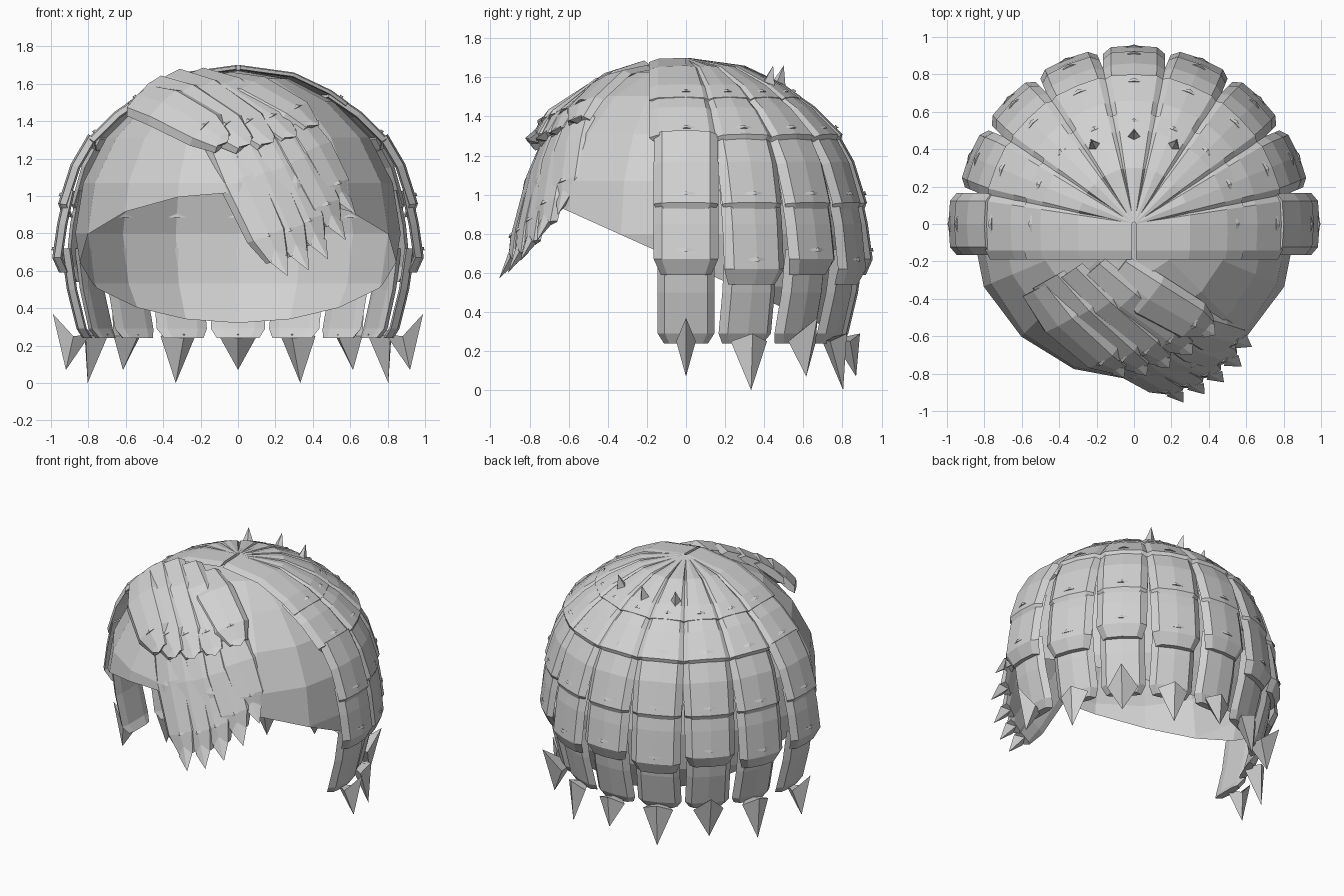
import bpy, bmesh, math
from mathutils import Vector

if "Cube" in bpy.data.objects:
    bpy.data.objects.remove(bpy.data.objects["Cube"])

hair = bpy.data.materials.new("hair_grey")
hair.use_nodes = True
hair.diffuse_color = (0.64, 0.64, 0.64, 1)
hair.node_tree.nodes["Principled BSDF"].inputs["Base Color"].default_value = (0.64, 0.64, 0.64, 1)

HEAD_Z = 0.8
UP = Vector((0, 0, 1))


def finish(bm, name, fix=True):
    if fix:
        bmesh.ops.recalc_face_normals(bm, faces=bm.faces)
    mesh = bpy.data.meshes.new(name)
    bm.to_mesh(mesh)
    bm.free()
    mesh.materials.append(hair)
    obj = bpy.data.objects.new(name, mesh)
    bpy.context.collection.objects.link(obj)
    return obj


def outward(p):
    return (p - Vector((0, 0, min(p.z, HEAD_Z)))).normalized()


# Ridged lock cross-section: (share of width, depth below the surface)
SECTION = [(-1, -.045), (-.75, -.01), (0, 0), (.75, -.01), (1, -.045), (.6, -.055), (-.6, -.055)]


def lock(bm, path, widths, depth=1):
    """Closed lock along a path; each width is a (negative, positive) pair."""
    chord = path[-1] - path[0]
    rings = []
    for p, (wn, wp) in zip(path, widths):
        n = outward(p)
        side = chord.cross(n).normalized()
        rings.append([bm.verts.new(p + side * s * (wp if s > 0 else wn) + n * d * depth)
                      for s, d in SECTION])
    count = len(SECTION)
    for a, b in zip(rings, rings[1:]):
        for i in range(count):
            j = (i + 1) % count
            bm.faces.new((a[i], a[j], b[j], b[i]))
    bm.faces.new(rings[0])
    bm.faces.new(rings[-1])


def spike(bm, base, tip):
    """Four-sided point."""
    ring = [bm.verts.new(p) for p in base]
    apex = bm.verts.new(tip)
    bm.faces.new(ring)
    for i in range(4):
        bm.faces.new((ring[i], ring[(i + 1) % 4], apex))


def crease(bm, p, side, along, half):
    """Thin raised fold just above the end of a tier."""
    n = outward(p)
    spike(bm, [p - side * half - n * .012, p + n * .008 - along * .01,
               p + side * half - n * .012, p - n * .025], p + n * .01 + along * .012)


# Scalp cap: sphere trimmed by a slanted plane
bm = bmesh.new()
bmesh.ops.create_uvsphere(bm, u_segments=16, v_segments=10, radius=0.87)
bmesh.ops.translate(bm, verts=bm.verts, vec=(0, 0, HEAD_Z))
bmesh.ops.bisect_plane(bm, geom=bm.verts[:] + bm.edges[:] + bm.faces[:],
                       plane_co=(0, 0, 0.645), plane_no=(0, -0.45, -1), clear_outer=True)
finish(bm, "scalp_cap", fix=False)

# Tiered locks fanning from the crown: (radius, height) per tier
TIERS = [
    [(.01, 1.70), (.3, 1.66), (.5, 1.565), (.59, 1.5), (.585, 1.475)],
    [(.5, 1.56), (.66, 1.45), (.8, 1.31), (.79, 1.26)],
    [(.77, 1.33), (.86, 1.17), (.925, .96), (.9, .89)],
    [(.89, 1.04), (.93, .85), (.955, .67), (.92, .59)],
    [(.91, .72), (.88, .5), (.83, .29), (.8, .24)],
]
for k in range(9):
    ang = math.pi * k / 8
    out = Vector((math.cos(ang), math.sin(ang), 0))
    side = Vector((out.y, -out.x, 0))
    edge = k in (0, 8)
    odd = k % 2
    bm = bmesh.new()
    for t, tier in enumerate(TIERS):
        path, widths = [], []
        for i, (r, z) in enumerate(tier):
            last = i == len(tier) - 1
            if edge and t > 1:
                r *= 1.04
            if odd and t == 3 and i > 1:
                z -= .05
            path.append(out * r + UP * z)
            w = min(.165 if t < 4 else .145, .2 * r + .004) * (.78 if last else 1)
            front = .19 if edge and t < 2 and not last else w
            widths.append((w, front) if k == 0 else (front, w) if k == 8 else (w, w))
        lock(bm, path, widths, .5 if t == 0 else .8 if t == 1 else 1)
        if t < 4:
            along = (path[-2] - path[-3]).normalized()
            crease(bm, path[-2] - along * .05, side, along, .45 * widths[-2][0])
    # Pointed end of the lock
    r = .85 if edge else .81
    flared = k in (0, 2, 6, 8)
    half = .05 if edge else .1
    spike(bm, [out * (r + (.14 if flared else .08)) + UP * (.37 if flared else .29),
               out * (r + .03) + side * half + UP * .25,
               out * (r - .06) + UP * .26, out * (r + .03) - side * half + UP * .25],
          out * (.92 if edge else .87) + UP * (.0 if odd else .07))
    finish(bm, f"crown_lock_{k + 1}")

# Three little tufts behind the crown
bm = bmesh.new()
for deg in (63, 90, 117):
    a = math.radians(deg)
    out = Vector((math.cos(a), math.sin(a), 0))
    side = Vector((out.y, -out.x, 0))
    p = out * .46 + UP * 1.56
    spike(bm, [p + out * .05 - UP * .02, p + side * .04, p - out * .03, p - side * .04],
          p + out * .04 + UP * .1)
finish(bm, "crown_tufts")


def fringe(name, starts, ends, width, bulge, point):
    """Row of swept locks with pointed ends."""
    for k, (a, b) in enumerate(zip(starts, ends)):
        a, b = Vector(a), Vector(b)
        bm = bmesh.new()
        step = (b - a).normalized()
        path = [a, a.lerp(b, .35), a.lerp(b, .8), b]
        for i, lift in ((1, 1), (2, .8)):
            path[i] += outward(path[i]) * bulge * lift
        w = [width * f for f in (.85, 1, .9, .5)]
        lock(bm, path, [(x, x) for x in w])
        # Tapered point and fold near the end
        n = outward(b)
        s = step.cross(n).normalized()
        spike(bm, [b + n * .01 - step * .06, b + s * .05, b - n * .05, b - s * .05],
              b + step * point + n * point * .2)
        crease(bm, path[2], s, step, width * .4)
        finish(bm, f"{name}_{k + 1}")


# Upper swept fringe
fringe("upper_fringe_lock",
       [(-.54, -.36, 1.54), (-.48, -.31, 1.6), (-.38, -.28, 1.645), (-.25, -.27, 1.66), (-.1, -.27, 1.645)],
       [(-.08, -.79, 1.3), (.04, -.78, 1.29), (.16, -.74, 1.3), (.28, -.67, 1.33), (.40, -.57, 1.39)],
       .14, .065, .04)

# Lower fringe falling toward the left eye
fringe("lower_fringe_lock",
       [(-.08, -.72, 1.32), (.03, -.71, 1.34), (.14, -.68, 1.36), (.25, -.63, 1.38), (.34, -.57, 1.4)],
       [(.22, -.91, .66), (.33, -.87, .69), (.43, -.81, .75), (.52, -.73, .85), (.57, -.63, .98)],
       .13, .03, .1)
